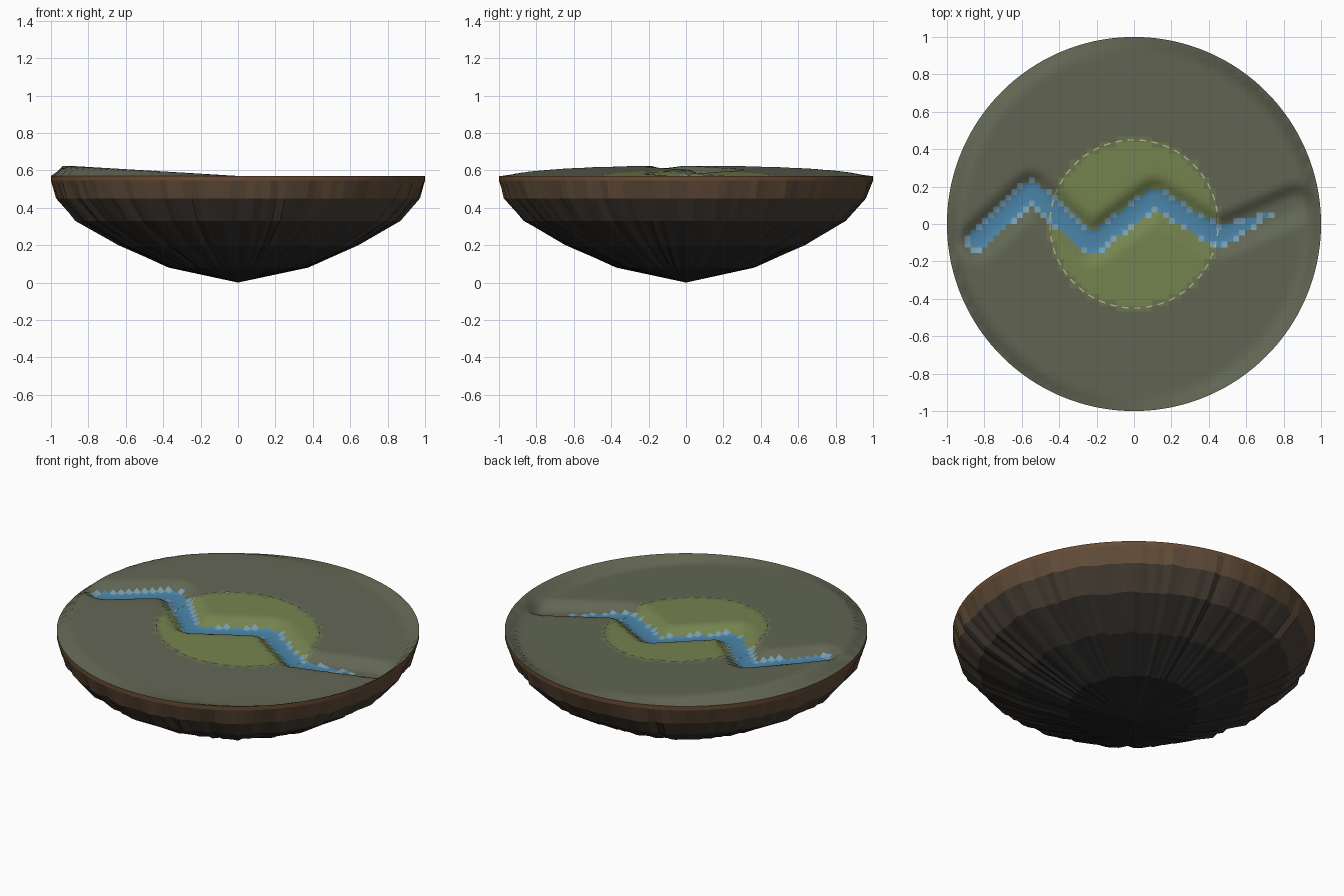
import bpy, bmesh, math, random
from mathutils import Vector

if "Cube" in bpy.data.objects:
    bpy.data.objects.remove(bpy.data.objects["Cube"])

random.seed(4)
RIM = 0.57
RIVER = [Vector(p) for p in ((-0.84, -0.09), (-0.55, 0.18), (-0.23, -0.11),
                             (0.11, 0.14), (0.45, -0.07), (0.86, 0.11))]


def material(name, rgb):
    m = bpy.data.materials.new(name)
    m.diffuse_color = (*[(c / 255) ** 2.2 for c in rgb], 1)
    m.use_nodes = True
    m.node_tree.nodes["Principled BSDF"].inputs["Base Color"].default_value = m.diffuse_color
    return m


def make_object(name, bm, mats):
    me = bpy.data.meshes.new(name)
    bm.to_mesh(me)
    bm.free()
    for m in mats:
        me.materials.append(m)
    ob = bpy.data.objects.new(name, me)
    bpy.context.collection.objects.link(ob)
    return ob


def smooth(a, b, x):
    t = min(1, max(0, (x - a) / (b - a)))
    return t * t * (3 - 2 * t)


def river_dist(x, y):
    p, best = Vector((x, y)), 9
    for a, b in zip(RIVER, RIVER[1:]):
        d = b - a
        t = min(1, max(0, (p - a).dot(d) / d.length_squared))
        best = min(best, (a + d * t - p).length)
    return best


# Tilted ground, blended to a level rim, with the river bed carved in
def height(x, y):
    inside = smooth(0, 0.075, 1 - math.hypot(x, y))
    bed = 0.045 * (1 - smooth(0.04, 0.115, river_dist(x, y)))
    return RIM - (0.06 * x + bed) * inside


# Rocky underside: stacked rings with shared radial creases
SEG = 144
rings = [(RIM, 1.0, 0), (0.545, 1.0, 0), (0.45, 0.98, 0.03), (0.33, 0.875, 0.05),
         (0.2, 0.655, 0.07), (0.08, 0.38, 0.09)]
crease = [random.random() for _ in range(SEG)]
bm = bmesh.new()
loops = []
for z, r, rough in rings:
    loop = []
    for i in range(SEG):
        a = 2 * math.pi * i / SEG
        rr = r * (1 - rough * (0.6 * crease[i] + 0.4 * random.random()))
        loop.append(bm.verts.new((rr * math.cos(a), rr * math.sin(a), z)))
    loops.append(loop)
tip = bm.verts.new((0, 0, 0))
for k in range(len(loops)):
    for i in range(SEG):
        j = (i + 1) % SEG
        if k + 1 < len(loops):
            f = bm.faces.new((loops[k][j], loops[k][i], loops[k + 1][i], loops[k + 1][j]))
        else:
            f = bm.faces.new((loops[k][j], loops[k][i], tip))
        f.material_index = k
make_object("rock_underside", bm, [
    material("soil_rim", (104, 76, 54)), material("soil", (98, 78, 60)),
    material("rock_upper", (76, 67, 58)), material("rock_middle", (60, 56, 52)),
    material("rock_lower", (48, 47, 46)), material("rock_tip", (40, 40, 41))])

# Ground: square grid trimmed to a disc, coloured cell by cell
N = 64
bm = bmesh.new()
bmesh.ops.create_grid(bm, x_segments=N, y_segments=N, size=1.0)
outside = [f for f in bm.faces if all(v.co.xy.length >= 0.995 for v in f.verts)]
bmesh.ops.delete(bm, geom=outside, context='FACES')
for v in bm.verts:
    if v.co.xy.length > 0.985 or v.is_boundary:
        v.co.xy = v.co.xy.normalized()
bmesh.ops.remove_doubles(bm, verts=bm.verts[:], dist=0.0005)
for f in bm.faces:
    c = f.calc_center_median()
    r, d = c.xy.length, river_dist(c.x, c.y)
    half = 0.06 - 0.04 * smooth(0.42, 0.75, c.x)
    if c.x < 0.74 and d < half - 0.015:
        f.material_index = 3
    elif c.x < 0.74 and d < half:
        f.material_index = 4
    elif r < 0.43:
        f.material_index = 1
    elif r < 0.465:
        f.material_index = 2
    f.smooth = True
for v in bm.verts:
    v.co.z = height(v.co.x, v.co.y)
make_object("ground_with_river", bm, [
    material("moss", (98, 102, 84)), material("meadow", (116, 130, 80)),
    material("meadow_edge", (107, 116, 82)), material("water", (76, 132, 168)),
    material("shallow_water", (118, 156, 176))])

# Dashed ring around the meadow
bm = bmesh.new()
DASHES = 44
for i in range(DASHES):
    cols = []
    for s in range(4):
        a = 2 * math.pi * (i + 0.55 * s / 3) / DASHES
        col = []
        for r in (0.446, 0.453):
            x, y = r * math.cos(a), r * math.sin(a)
            col.append(bm.verts.new((x, y, height(x, y) + 0.004)))
        cols.append(col)
    for p, q in zip(cols, cols[1:]):
        bm.faces.new((p[0], p[1], q[1], q[0]))
make_object("dashed_ring", bm, [material("pale_line", (184, 184, 136))])
